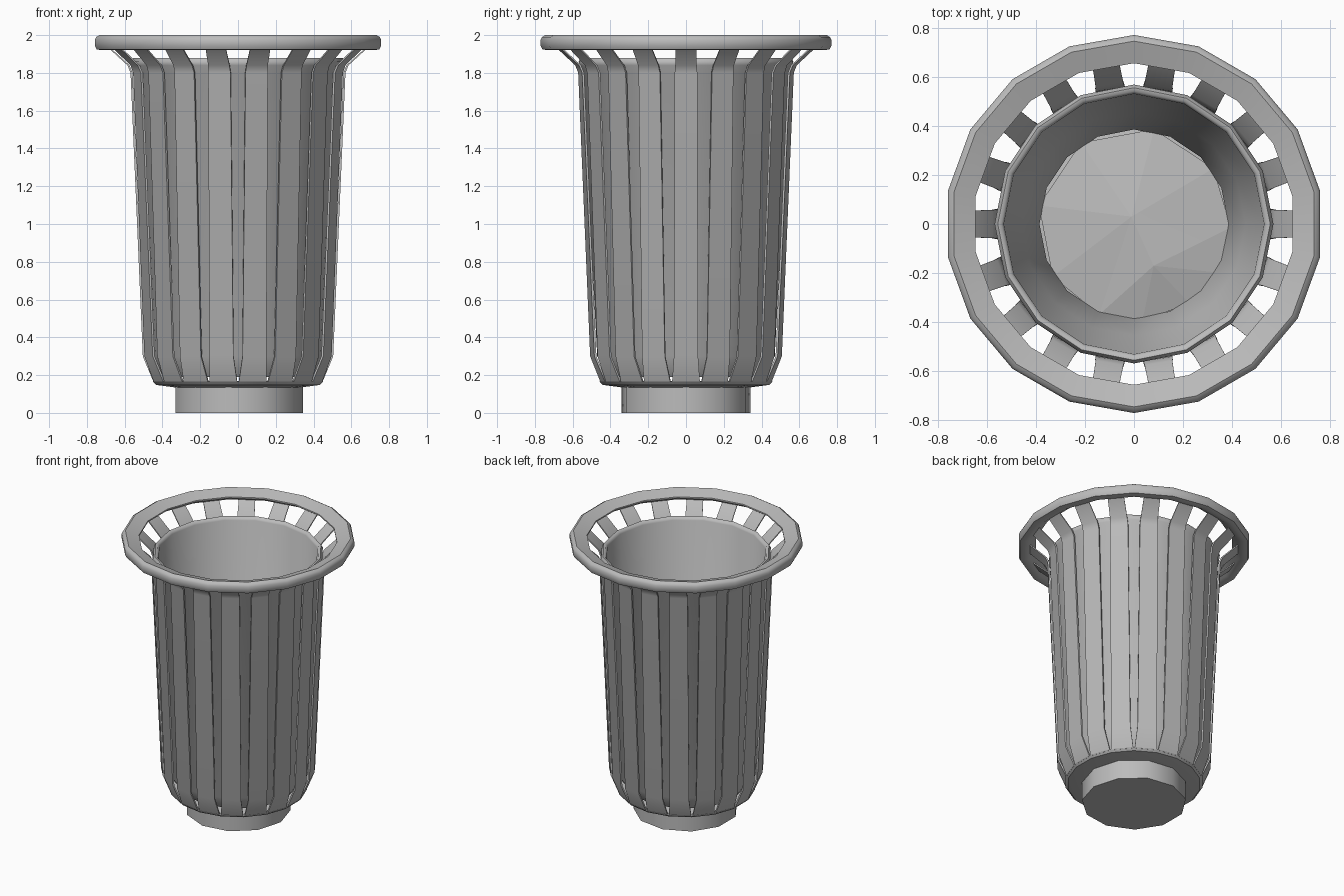
import bpy, bmesh, math
from mathutils import Matrix, Vector

if "Cube" in bpy.data.objects:
    bpy.data.objects.remove(bpy.data.objects["Cube"])

grey = bpy.data.materials.new("metal grey")
grey.diffuse_color = (0.5, 0.5, 0.5, 1)
grey.use_nodes = True
grey.node_tree.nodes["Principled BSDF"].inputs["Base Color"].default_value = grey.diffuse_color


def finish(bm, name, angle=35):
    bmesh.ops.recalc_face_normals(bm, faces=bm.faces)
    me = bpy.data.meshes.new(name)
    bm.to_mesh(me)
    bm.free()
    me.materials.append(grey)
    ob = bpy.data.objects.new(name, me)
    bpy.context.collection.objects.link(ob)
    bpy.ops.object.select_all(action='DESELECT')
    ob.select_set(True)
    bpy.context.view_layer.objects.active = ob
    bpy.ops.object.shade_smooth_by_angle(angle=math.radians(angle))
    return ob


def lathe(name, profile, sides, start=0.0, closed=False, caps=False, angle=35):
    """Turn a (radius, height) profile round the z axis."""
    bm = bmesh.new()
    rings = []
    for r, z in profile:
        rings.append([bm.verts.new((r * math.cos(start + 2 * math.pi * i / sides),
                                    r * math.sin(start + 2 * math.pi * i / sides), z))
                      for i in range(sides)])
    pairs = list(zip(rings, rings[1:]))
    if closed:
        pairs.append((rings[-1], rings[0]))
    for a, b in pairs:
        for i in range(sides):
            j = (i + 1) % sides
            bm.faces.new((a[i], a[j], b[j], b[i]))
    if caps:
        bm.faces.new(rings[0])
        bm.faces.new(rings[-1])
    return finish(bm, name, angle)


# Flared rim ring, 18 sides
lathe("rim", [(0.655, 1.96), (0.70, 1.93), (0.735, 1.92), (0.76, 1.925), (0.77, 1.945),
              (0.77, 1.975), (0.762, 1.99), (0.745, 2.0), (0.655, 1.97)],
      18, math.radians(10), closed=True, angle=46)

# Tapered inner bin with a rounded lip and a narrowing bottom
lathe("inner_bin", [(0.39, 0.19), (0.47, 0.30), (0.55, 1.82), (0.566, 1.84), (0.568, 1.862),
                    (0.555, 1.88), (0.54, 1.878), (0.53, 1.86), (0.455, 0.31), (0.385, 0.205)],
      16, closed=True, angle=60)

# Base plate with a chamfered underside, and the foot below it
lathe("base_plate", [(0.34, 0.135), (0.44, 0.148), (0.457, 0.165), (0.445, 0.17)],
      18, math.radians(10), caps=True)
lathe("foot", [(0.345, 0.0), (0.345, 0.14)], 11, caps=True, angle=40)

# Uneven floor inside the bin, faceted around two low peaks
bm = bmesh.new()
edge = [bm.verts.new((0.395 * math.cos(math.radians(a)), 0.395 * math.sin(math.radians(a)), 0.205))
        for a in (-2, 35, 78, 123, 169, 213, 249, 275, 305, 330)]
main_peak = bm.verts.new((-0.01, 0.03, 0.26))
side_peak = bm.verts.new((0.08, -0.17, 0.26))
n = len(edge)
for i in range(n):
    peak = main_peak if i < 6 else side_peak
    bm.faces.new((edge[i], edge[(i + 1) % n], peak))
bm.faces.new((edge[6], side_peak, main_peak))
bm.faces.new((edge[0], main_peak, side_peak))
bm.faces.new(list(reversed(edge)))
finish(bm, "bin_floor", 5)

# Eighteen bent slats: (radius, height, half width)
path = [(0.446, 0.16, 0.074), (0.504, 0.30, 0.064), (0.569, 1.80, 0.060),
        (0.585, 1.84, 0.057), (0.70, 1.945, 0.054)]
thick = 0.011
bm = bmesh.new()
for k in range(18):
    turn = Matrix.Rotation(math.radians(20 * k), 3, 'Z')
    rows = []
    for r, z, w in path:
        corners = [(r, -w), (r, w), (r - thick, w), (r - thick, -w)]
        rows.append([bm.verts.new(turn @ Vector((x, y, z))) for x, y in corners])
    for a, b in zip(rows, rows[1:]):
        for i in range(4):
            j = (i + 1) % 4
            bm.faces.new((a[i], a[j], b[j], b[i]))
    bm.faces.new(rows[0])
    bm.faces.new(rows[-1])
finish(bm, "slats", 35)
